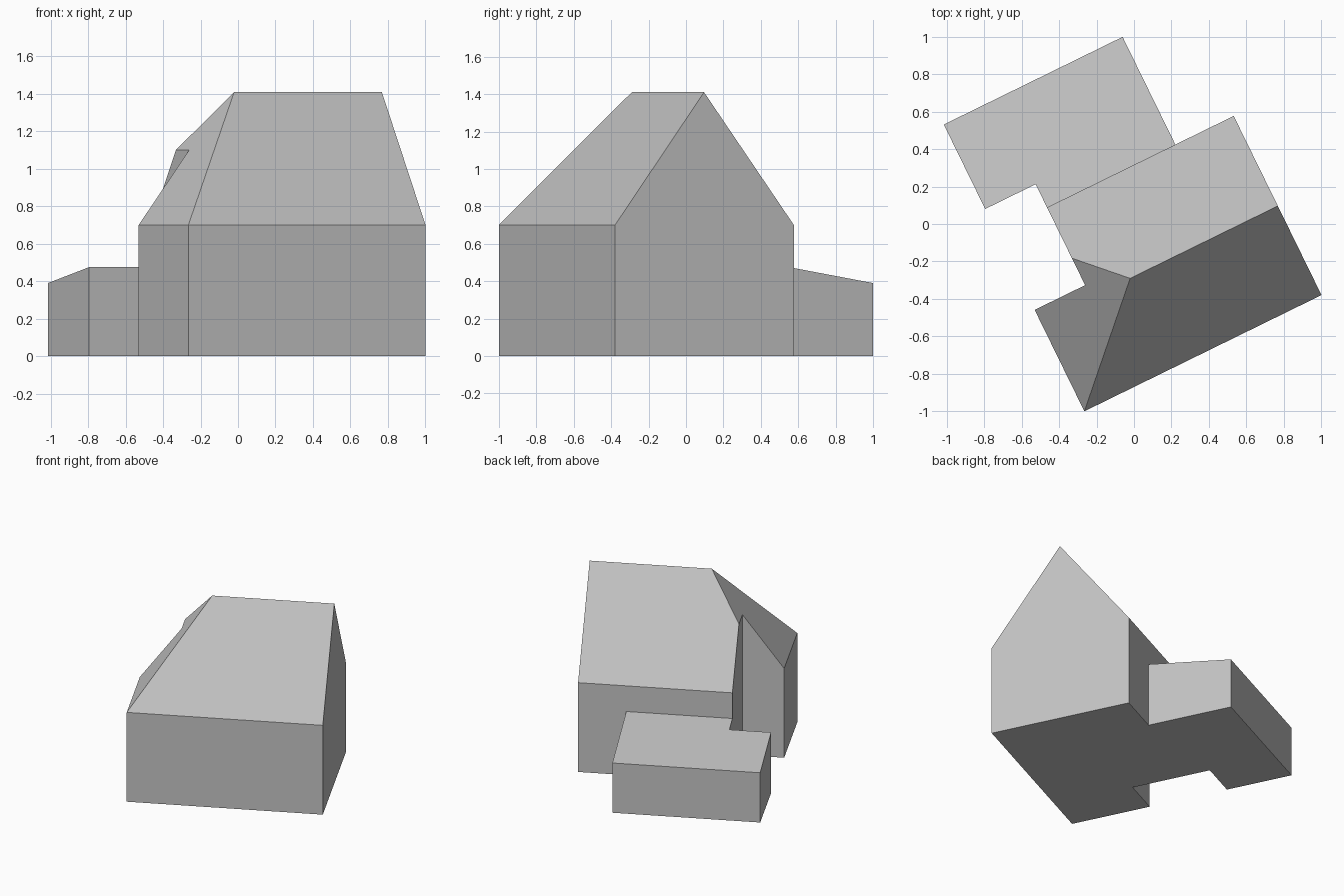
import bpy, bmesh, math
from mathutils import Vector, Matrix

cube = bpy.data.objects.get("Cube")
if cube:
    bpy.data.objects.remove(cube, do_unlink=True)

grey = bpy.data.materials.new("plain grey")
grey.use_nodes = True
COLOUR = (0.55, 0.55, 0.55, 1)
grey.diffuse_color = COLOUR
grey.node_tree.nodes["Principled BSDF"].inputs["Base Color"].default_value = COLOUR

# Plan axes: x along the ridge, y toward the back, origin at the front corner
PLACE = Matrix.Translation((-0.265, -1, 0)) @ Matrix.Rotation(math.atan2(0.62, 1.265), 4, 'Z')

LENGTH, DEPTH = 1.41, 1.065
NOTCH_X, NOTCH_Y = 0.30, 0.603
EAVE, RIDGE = 0.70, 1.41
RIDGE_X, RIDGE_Y = 0.532, 0.53
ANNEX_X, ANNEX_Y, ANNEX_BACK = 1.063, 1.203, 1.705
ANNEX_EAVE, ANNEX_SLOPE = 0.39, 0.17


def slope(point, rise_x, rise_y):
    """Roof plane through a point, rising by the given gradients."""
    return Vector(point), Vector((-rise_x, -rise_y, 1)).normalized()


def building(name, outline, roof_planes):
    """Extrude a footprint and trim its top with roof planes."""
    bm = bmesh.new()
    base = bm.faces.new([bm.verts.new((x, y, 0)) for x, y in outline])
    top = bmesh.ops.extrude_face_region(bm, geom=[base], use_keep_orig=True)["geom"]
    bmesh.ops.translate(bm, vec=(0, 0, 2), verts=[v for v in top if isinstance(v, bmesh.types.BMVert)])
    for co, no in roof_planes:
        cut = bmesh.ops.bisect_plane(bm, geom=bm.verts[:] + bm.edges[:] + bm.faces[:], dist=1e-5,
                                     plane_co=co, plane_no=no, clear_outer=True)
        rim = [e for e in cut["geom_cut"] if isinstance(e, bmesh.types.BMEdge)]
        bmesh.ops.edgeloop_fill(bm, edges=rim)
    bmesh.ops.recalc_face_normals(bm, faces=bm.faces[:])
    mesh = bpy.data.meshes.new(name)
    bm.to_mesh(mesh)
    bm.free()
    mesh.materials.append(grey)
    obj = bpy.data.objects.new(name, mesh)
    obj.matrix_world = PLACE
    bpy.context.collection.objects.link(obj)


# Main house: notched corner, gable at one end, hip at the other
rise = RIDGE - EAVE
building("main_house",
         [(0, 0), (LENGTH, 0), (LENGTH, DEPTH), (NOTCH_X, DEPTH), (NOTCH_X, NOTCH_Y), (0, NOTCH_Y)],
         [slope((0, 0, EAVE), 0, rise / RIDGE_Y),
          slope((0, DEPTH, EAVE), 0, -rise / (DEPTH - RIDGE_Y)),
          slope((0, 0, EAVE), rise / RIDGE_X, 0)])

# Low rear annex with a shallow single-pitch roof
building("rear_annex",
         [(NOTCH_X, DEPTH), (ANNEX_X, DEPTH), (ANNEX_X, ANNEX_BACK), (0, ANNEX_BACK),
          (0, ANNEX_Y), (NOTCH_X, ANNEX_Y)],
         [slope((0, ANNEX_BACK, ANNEX_EAVE), 0, -ANNEX_SLOPE)])
